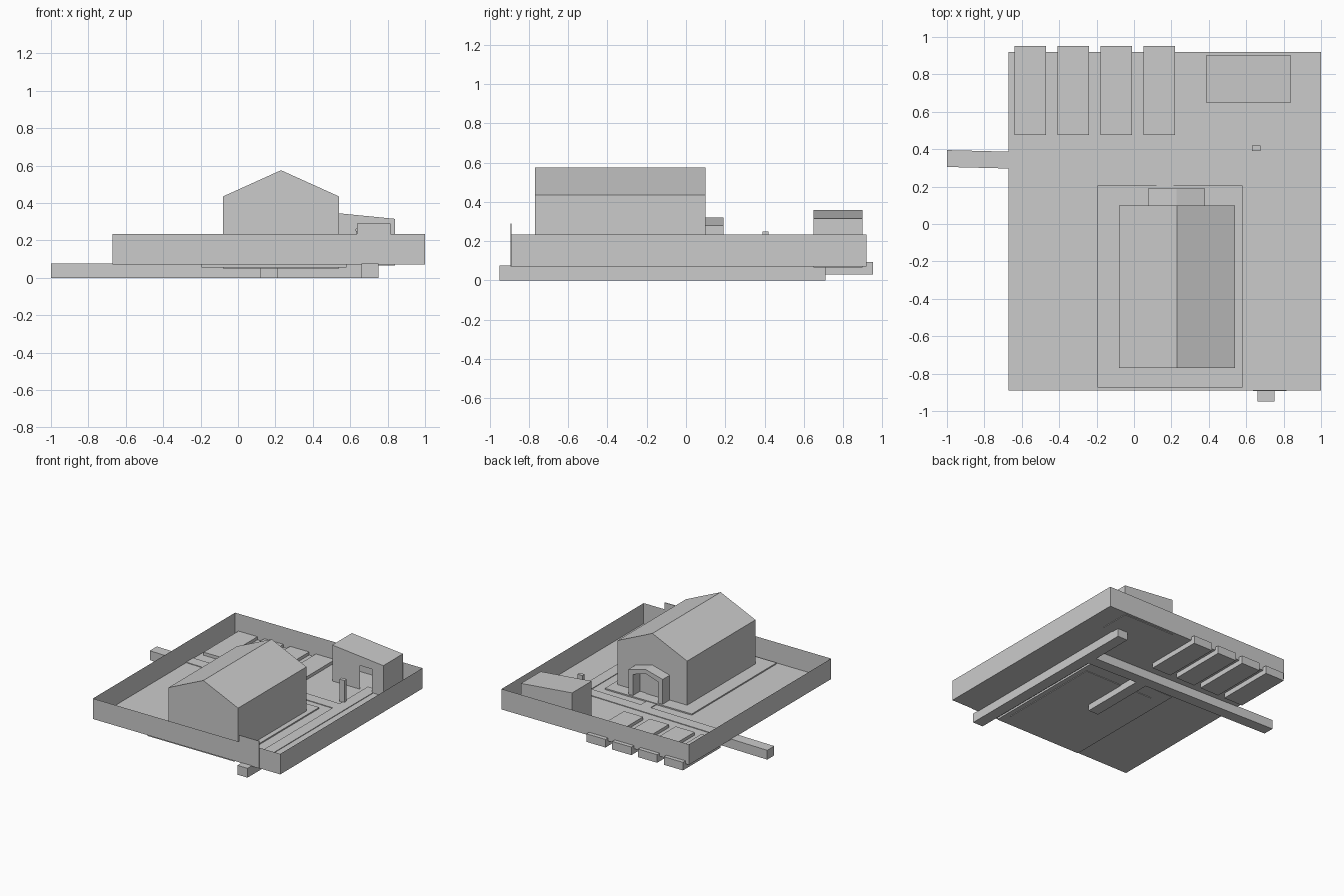
import bpy, math
from mathutils import Vector


def mesh(name, verts, faces):
    me = bpy.data.meshes.new(name)
    me.from_pydata(verts, [], faces)
    me.update()
    ob = bpy.data.objects.new(name, me)
    bpy.context.collection.objects.link(ob)
    return ob


def box(name, x0, x1, y0, y1, z0, z1, open_top=False):
    v = [(x, y, z) for z in (z0, z1) for x, y in ((x0, y0), (x1, y0), (x1, y1), (x0, y1))]
    f = [(3, 2, 1, 0), (0, 1, 5, 4), (1, 2, 6, 5), (2, 3, 7, 6), (3, 0, 4, 7)]
    if not open_top:
        f.append((4, 5, 6, 7))
    return mesh(name, v, f)


def prism(name, profile, y0, y1):
    # Extrude an x-z outline (counter-clockwise seen from the front) along y
    n = len(profile)
    v = [(x, y, z) for y in (y0, y1) for x, z in profile]
    f = [tuple(range(n)), tuple(range(2 * n - 1, n - 1, -1))]
    f += [(i, i + n, (i + 1) % n + n, (i + 1) % n) for i in range(n)]
    return mesh(name, v, f)


G = 0.07  # ground level

# Plot: ground with thin boundary walls
box("plot_walls", -0.67, 1.0, -0.89, 0.92, G, 0.235, open_top=True)

# Terrace and house
box("terrace", -0.195, 0.58, -0.875, 0.205, 0.055, 0.08)
prism("house", [(-0.08, 0.05), (0.54, 0.05), (0.54, 0.435), (0.23, 0.575), (-0.08, 0.435)],
      -0.77, 0.10)

# Porch arch and door
prism("porch", [(0.075, G), (0.115, G), (0.115, 0.25), (0.2275, 0.285), (0.34, 0.25),
                (0.34, G), (0.38, G), (0.38, 0.28), (0.2275, 0.32), (0.075, 0.28)], 0.10, 0.19)
box("front_door", 0.175, 0.28, 0.10, 0.108, 0.08, 0.24)

# Hollow shed with sloping roof and a doorway in its front wall
a, b, y0, y1, z0 = 0.385, 0.84, 0.65, 0.90, 0.065
verts = [(a, y0, z0), (0.63, y0, z0), (0.63, y0, 0.26), (0.74, y0, 0.26), (0.74, y0, z0),
         (b, y0, z0), (b, y0, 0.315), (a, y0, 0.36),
         (a, y1, z0), (b, y1, z0), (b, y1, 0.315), (a, y1, 0.36)]
mesh("shed", verts, [(0, 1, 2, 3, 4, 5, 6, 7), (9, 8, 11, 10), (0, 7, 11, 8),
                     (5, 9, 10, 6), (7, 6, 10, 11), (0, 8, 9, 5, 4, 1)])

# Small post beside the path
box("post", 0.63, 0.675, 0.39, 0.42, G, 0.25)

# Gate panel
box("gate", 0.635, 0.815, -0.894, -0.888, G, 0.29)

# Paths
box("main_path", 0.66, 0.75, -0.95, 0.71, 0.0, 0.075)
box("house_path", 0.12, 0.21, -0.27, 0.29, 0.0, 0.075)
cross = mesh("side_path",
             [(x, y, z) for z in (0.0, 0.075) for x, y in
              ((-1.0, 0.305), (0.70, 0.262), (0.70, 0.352), (-1.0, 0.395))],
             [(3, 2, 1, 0), (0, 1, 5, 4), (1, 2, 6, 5), (2, 3, 7, 6), (3, 0, 4, 7), (4, 5, 6, 7)])

# Row of parking pads
for i in range(4):
    x = -0.64 + 0.23 * i
    box(f"parking_pad_{i + 1}", x, x + 0.17, 0.475, 0.953, 0.03, 0.095)
